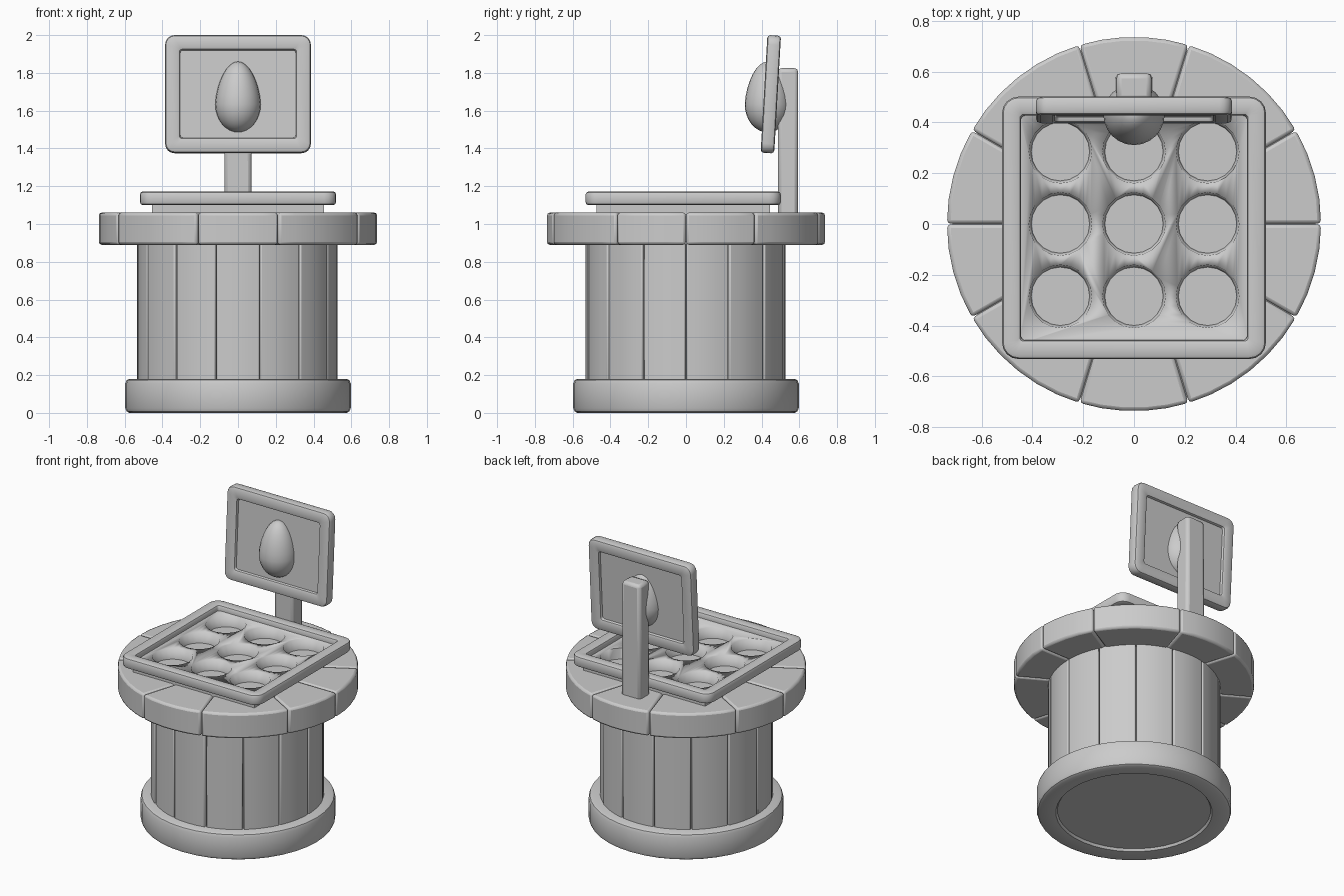
import bpy, bmesh, random
from math import sin, cos, pi, radians
from mathutils import Matrix

if "Cube" in bpy.data.objects:
    bpy.data.objects.remove(bpy.data.objects["Cube"])

random.seed(4)


def finish(name, bm, bevel=0.0, segs=2, angle=35, rec=True):
    if rec:
        bmesh.ops.recalc_face_normals(bm, faces=bm.faces)
    me = bpy.data.meshes.new(name)
    bm.to_mesh(me)
    bm.free()
    ob = bpy.data.objects.new(name, me)
    bpy.context.collection.objects.link(ob)
    if bevel:
        m = ob.modifiers.new("bevel", 'BEVEL')
        m.width, m.segments, m.limit_method = bevel, segs, 'ANGLE'
        m.angle_limit = radians(40)
    bpy.ops.object.select_all(action='DESELECT')
    ob.select_set(True)
    bpy.context.view_layer.objects.active = ob
    bpy.ops.object.shade_smooth_by_angle(angle=radians(angle))
    return ob


def bridge(bm, loops, closed=False):
    """Skin a list of equal-length vertex loops."""
    rings = [[bm.verts.new(p) for p in loop] for loop in loops]
    n = len(rings[0])
    pairs = list(zip(rings, rings[1:])) + ([(rings[-1], rings[0])] if closed else [])
    for a, b in pairs:
        for i in range(n):
            j = (i + 1) % n
            bm.faces.new((a[i], a[j], b[j], b[i]))
    if not closed:
        bm.faces.new(rings[0])
        bm.faces.new(rings[-1])


def lathe(name, profile, segs=40):
    bm = bmesh.new()
    bridge(bm, [[(r * cos(2 * pi * i / segs), r * sin(2 * pi * i / segs), z)
                 for i in range(segs)] for r, z in profile])
    return finish(name, bm)


def sector(name, r0, r1, a0, a1, z0, z1, gap, bevel, steps):
    """Curved plank between two angles (degrees)."""
    a0, a1 = radians(a0), radians(a1)

    def arc(r):
        g = gap / r
        return [a0 + g + (a1 - a0 - 2 * g) * i / steps for i in range(steps + 1)]
    outline = [(r1 * cos(a), r1 * sin(a)) for a in arc(r1)]
    outline += [(r0 * cos(a), r0 * sin(a)) for a in reversed(arc(r0))]
    bm = bmesh.new()
    bridge(bm, [[(x, y, z) for x, y in outline] for z in (z0, z1)])
    return finish(name, bm, bevel)


def round_rect(hw, hh, r, z, n=5):
    pts = []
    for k, (sx, sy) in enumerate([(1, 1), (-1, 1), (-1, -1), (1, -1)]):
        for i in range(n):
            a = pi / 2 * (k + i / (n - 1))
            pts.append((sx * (hw - r) + r * cos(a), sy * (hh - r) + r * sin(a), z))
    return pts


def frame(name, hw, hh, r, width, thick):
    """Rounded rectangular border, chamfered cross-section, centred at origin."""
    h, c = thick / 2, 0.016
    prof = [(0, -h + c), (0, h - c), (c * .3, h - c * .3), (c, h), (width - c, h),
            (width - c * .3, h - c * .3), (width, h - c), (width, -h + c),
            (width - c * .3, -h + c * .3), (width - c, -h), (c, -h), (c * .3, -h + c * .3)]
    bm = bmesh.new()
    bridge(bm, [round_rect(hw - o, hh - o, max(r - o, 0.015), z) for o, z in prof], True)
    return finish(name, bm)


def box(name, size, loc, bevel=0.0, top=1.0):
    bm = bmesh.new()
    bmesh.ops.create_cube(bm, size=1)
    for v in bm.verts:
        s = top if v.co.z > 0 else 1
        v.co.x *= size[0] * s
        v.co.y *= size[1]
        v.co.z *= size[2]
    ob = finish(name, bm, bevel)
    ob.location = loc
    return ob


# base ring with shallow recess underneath
lathe("base_ring", [(0.47, 0.02), (0.48, 0.005), (0.575, 0.0), (0.59, 0.008), (0.597, 0.025),
                    (0.597, 0.155), (0.59, 0.173), (0.575, 0.18), (0.4, 0.18)])

# barrel of planks around a core
lathe("barrel_core", [(0.505, 0.15), (0.505, 0.92)])
step = 360 / 14
for i in range(14):
    r = 0.53 + random.uniform(-0.004, 0.005)
    sector(f"barrel_plank_{i}", 0.45, r, i * step, (i + 1) * step, 0.16, 0.90, 0.003, 0.008, 4)

# round table top of wedge boards
lathe("table_core", [(0.715, 0.905), (0.715, 1.045)])
seams = [0, 30, 73, 107, 150, 180, 210, 253, 287, 330, 360]
for i, (a, b) in enumerate(zip(seams, seams[1:])):
    sector(f"table_board_{i}", 0.3, 0.737, a, b, 0.89, 1.06, 0.0015, 0.014, max(4, round((b - a) / 7)))

# egg tray: plate with nine cups
plate = box("tray_plate", (0.91, 0.92, 0.085), (0, -0.015, 1.0925))
bm = bmesh.new()
for x in (-0.29, 0, 0.29):
    for y in (-0.285, 0, 0.285):
        bmesh.ops.create_cone(bm, cap_ends=True, segments=20, radius1=0.115, radius2=0.128,
                              depth=0.1, matrix=Matrix.Translation((x, y, 1.115)))
cutter = finish("cup_cutter", bm)
cutter.hide_render = True
cut = plate.modifiers.new("cups", 'BOOLEAN')
cut.operation, cut.object, cut.solver = 'DIFFERENCE', cutter, 'EXACT'
bpy.context.view_layer.objects.active = plate
bpy.ops.object.modifier_apply(modifier=cut.name)
bpy.data.objects.remove(cutter)

# tray border
border = frame("tray_border", 0.52, 0.517, 0.065, 0.075, 0.072)
border.location = (0, -0.015, 1.136)

# sign post
box("sign_post", (0.146, 0.108, 0.79), (0, 0.54, 1.43), 0.02, 0.95)

# tilted sign: border and recessed panel
sign = frame("sign_border", 0.386, 0.312, 0.05, 0.08, 0.072)
panel = box("sign_panel", (0.65, 0.50, 0.034), (0, 0, 0))
for ob in (sign, panel):
    ob.location = (0, 0.449, 1.687)
    ob.rotation_euler = (radians(86.7), 0, 0)

# egg emblem
bm = bmesh.new()
bmesh.ops.create_uvsphere(bm, u_segments=24, v_segments=16, radius=1)
for v in bm.verts:
    up = max(v.co.z, 0)
    w = 0.121 * (1 - 0.12 * up)
    v.co = (v.co.x * w, v.co.y * w, v.co.z * (0.225 if v.co.z > 0 else 0.15))
egg = finish("sign_egg", bm, angle=60)
egg.location = (0, 0.432, 1.635)
